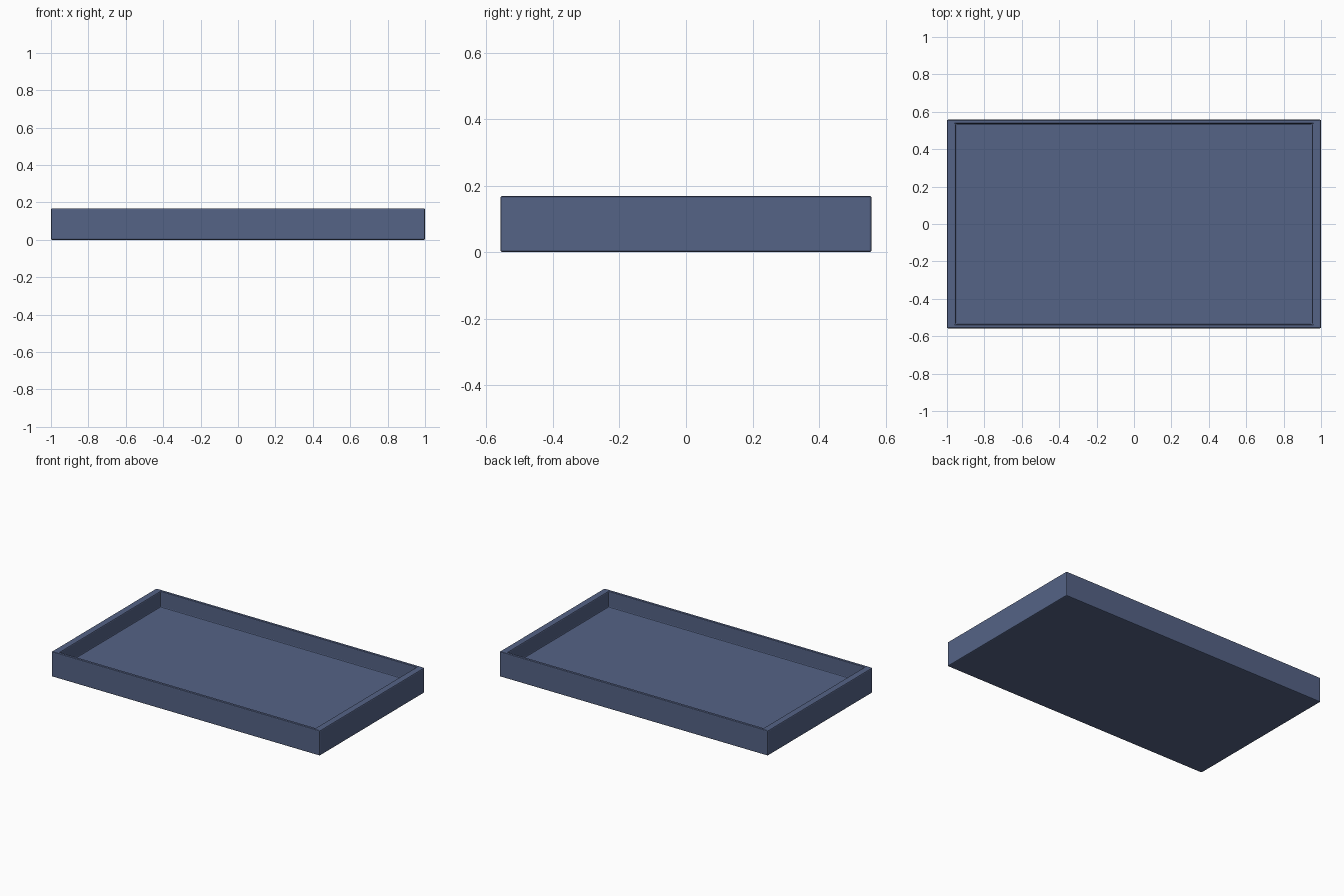
import bpy, bmesh, math

if "Cube" in bpy.data.objects:
    bpy.data.objects.remove(bpy.data.objects["Cube"])

HX, HY, H = 1.0, 0.558, 0.168       # outer half sizes and height
IX, IY, FLOOR = 0.953, 0.536, 0.062  # inner half sizes and floor level

# Tray body: box with its top inset and pushed down
bm = bmesh.new()
bmesh.ops.create_cube(bm, size=2)
for v in bm.verts:
    v.co.x *= HX
    v.co.y *= HY
    v.co.z = H if v.co.z > 0 else 0
top = max(bm.faces, key=lambda f: f.calc_center_median().z)
bmesh.ops.inset_region(bm, faces=[top], thickness=0.02)
for v in top.verts:
    v.co.x = math.copysign(IX, v.co.x)
    v.co.y = math.copysign(IY, v.co.y)
well = bmesh.ops.extrude_discrete_faces(bm, faces=[top])["faces"][0]
for v in well.verts:
    v.co.z = FLOOR
bmesh.ops.recalc_face_normals(bm, faces=bm.faces)

mesh = bpy.data.meshes.new("tray")
bm.to_mesh(mesh)
bm.free()
tray = bpy.data.objects.new("tray", mesh)
bpy.context.collection.objects.link(tray)

# Small softened edges
bevel = tray.modifiers.new("edge_bevel", 'BEVEL')
bevel.width = 0.006
bevel.segments = 2
bevel.limit_method = 'ANGLE'

# Slate blue finish
mat = bpy.data.materials.new("slate_blue")
mat.diffuse_color = (0.09, 0.125, 0.24, 1)
mat.use_nodes = True
mat.node_tree.nodes["Principled BSDF"].inputs["Base Color"].default_value = mat.diffuse_color
mesh.materials.append(mat)
